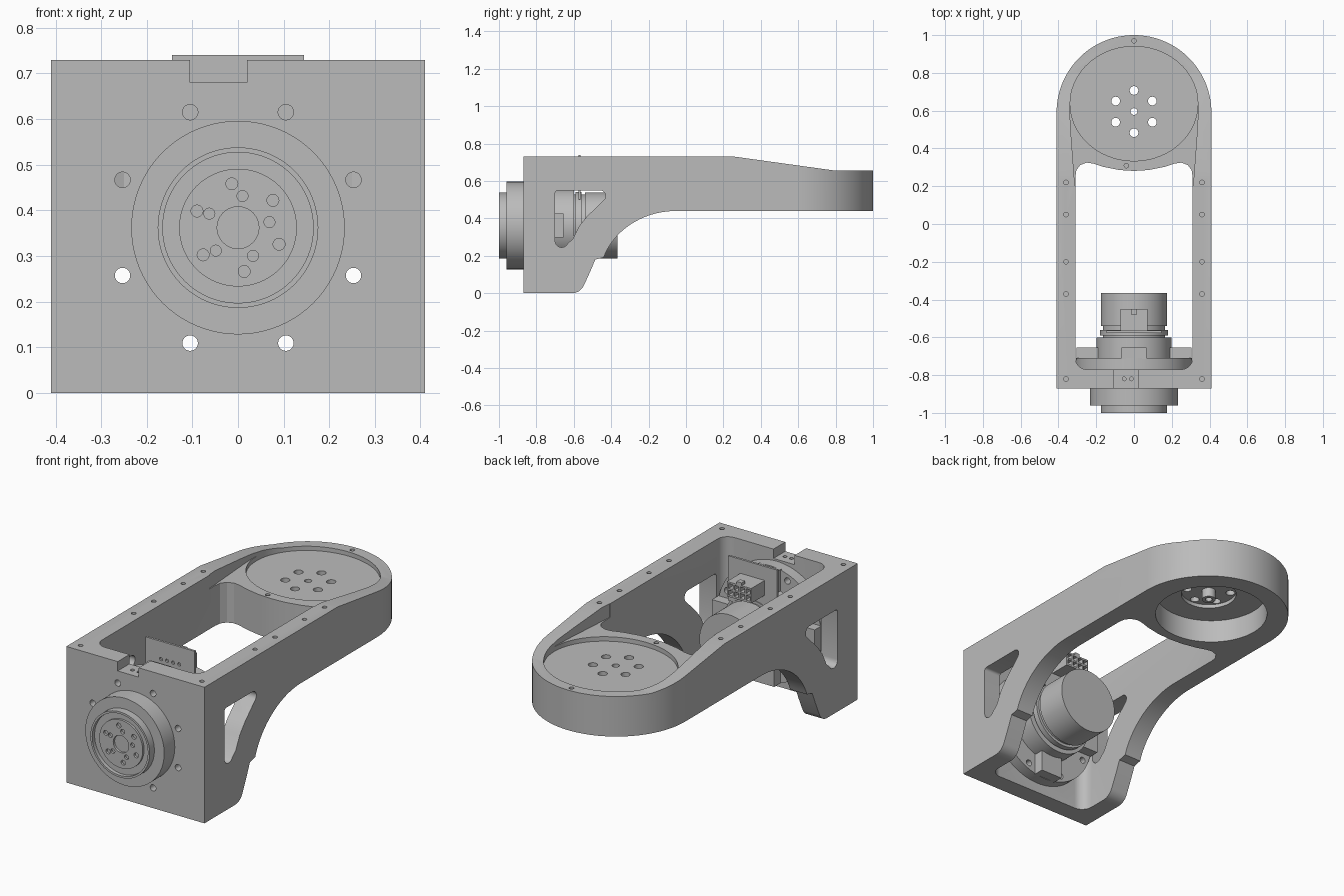
import bpy, bmesh, math
from mathutils import Matrix, Vector

if "Cube" in bpy.data.objects:
    bpy.data.objects.remove(bpy.data.objects["Cube"])

grey = bpy.data.materials.new("machined_grey")
grey.use_nodes = True
grey.diffuse_color = (0.5, 0.5, 0.5, 1)
grey.node_tree.nodes["Principled BSDF"].inputs["Base Color"].default_value = (0.5, 0.5, 0.5, 1)
AXIS_Z = 0.362      # height of the drive axis
HUB_Y = 0.595       # centre of the round end


def finish(name, bm):
    bmesh.ops.recalc_face_normals(bm, faces=bm.faces)
    mesh = bpy.data.meshes.new(name)
    bm.to_mesh(mesh)
    bm.free()
    mesh.materials.append(grey)
    ob = bpy.data.objects.new(name, mesh)
    bpy.context.collection.objects.link(ob)
    return ob


def prism(name, pts, axis, lo, hi):
    """Extrude a closed outline along x (points are y, z) or z (points are x, y)."""
    place = (lambda a, b: (lo, a, b)) if axis == "x" else (lambda a, b: (a, b, lo))
    step = Vector((hi - lo, 0, 0)) if axis == "x" else Vector((0, 0, hi - lo))
    bm = bmesh.new()
    face = bm.faces.new([bm.verts.new(place(*p)) for p in pts])
    new = bmesh.ops.extrude_face_region(bm, geom=[face])["geom"]
    bmesh.ops.translate(bm, vec=step, verts=[v for v in new if isinstance(v, bmesh.types.BMVert)])
    return finish(name, bm)


def cylinders(name, items, axis, segs=80):
    """Items are (u, v, radius, lo, hi); u, v are x, z for axis y and x, y for axis z."""
    bm = bmesh.new()
    for u, v, r, lo, hi in items:
        mid = (lo + hi) / 2
        if axis == "y":
            m = Matrix.Translation((u, mid, v)) @ Matrix.Rotation(math.pi / 2, 4, "X")
        else:
            m = Matrix.Translation((u, v, mid))
        bmesh.ops.create_cone(bm, cap_ends=True, segments=segs, radius1=r, radius2=r,
                              depth=hi - lo, matrix=m)
    return finish(name, bm)


def box(name, x, y, z):
    return prism(name, [(x[0], y[0]), (x[1], y[0]), (x[1], y[1]), (x[0], y[1])], "z", *z)


def arc(cx, cy, rx, ry, a, b, n=12):
    angles = [math.radians(a + (b - a) * i / n) for i in range(n + 1)]
    return [(cx + rx * math.cos(t), cy + ry * math.sin(t)) for t in angles]


def ring(count, radius, start, cx=0, cy=0):
    angles = [math.radians(start) + math.tau * i / count for i in range(count)]
    return [(cx + radius * math.cos(t), cy + radius * math.sin(t)) for t in angles]


def boolean(ob, tool, op="DIFFERENCE"):
    mod = ob.modifiers.new(op.lower(), "BOOLEAN")
    mod.operation, mod.solver, mod.object = op, "EXACT", tool
    bpy.context.view_layer.objects.active = ob
    bpy.ops.object.modifier_apply(modifier=mod.name)
    bpy.data.objects.remove(tool)


# Bracket: side profile trimmed by the round-ended plan
profile = [(-.87, 0), (-.62, 0)] + arc(-.61, .07, .07, .07, -90, -25, 8) + [
    (-.51, .12), (-.485, .18)] + arc(-.05, .08, .41, .36, 162, 90, 20) + [
    (1.2, .44), (1.2, .655), (.8, .655), (.26, .73), (-.87, .73)]
bracket = prism("bracket", profile, "x", -.6, .6)
plan = [(-.41, -.95), (.41, -.95)] + arc(0, .59, .41, .41, 0, 180, 64)
boolean(bracket, prism("plan_cutter", plan, "z", -.1, .9), "INTERSECT")

# Central opening with rounded corners and a bulged rear edge
half = arc(.25, -.71, .06, .06, -90, 0, 8) + [
    (.31, .25), (.305, .285), (.285, .312), (.25, .325), (.215, .32), (.16, .302), (.08, .286)]
opening = half + [(0, .281)] + [(-x, y) for x, y in reversed(half)]
boolean(bracket, prism("opening_cutter", opening, "z", -.2, .9))

# Lowered seat between the rails, upper pocket and lower pocket
side = [(.313, .2), (.335, .5)] + arc(0, .6, .34, .34, 0, 34, 10)
seat = side + [(-x, y) for x, y in reversed(side)]
boolean(bracket, prism("seat_cutter", seat, "z", .656, .9))
boolean(bracket, prism("pocket_cutter", arc(0, .637, .338, .303, 0, 355, 71), "z", .632, .9))
boolean(bracket, cylinders("lower_pocket_cutter", [(0, HUB_Y + .02, .285, .3, .565)], "z"))
boolean(bracket, cylinders("hub_recess_cutter", [(0, HUB_Y, .14, .5, .585)], "z"))

# Side windows
window = arc(-.685, .535, .015, .015, 180, 90, 4) + arc(-.46, .52, .03, .03, 90, -45, 8) + [
    (-.53, .41), (-.57, .36), (-.605, .29)] + arc(-.665, .28, .035, .035, -25, -180, 8)
boolean(bracket, prism("window_cutter", window, "x", -.6, .6))

# Cable notch in the front wall
boolean(bracket, box("notch_cutter", (-.105, .02), (-1, -.74), (.68, .9)))

# Screw holes in the rails, notch, round end and hub
screws = [(s * .36, y, .012, .68, .9) for s in (-1, 1) for y in (-.82, -.37, -.2, .05, .22)]
screws += [(x, -.82, .01, .64, .72) for x in (-.052, -.014)]
screws += [(0, .97, .012, .61, .7), (-.04, .309, .012, .6, .7)]
screws += [(x, y, .023, .5, .9) for x, y in ring(6, .112, 30, 0, HUB_Y)]
screws += [(0, HUB_Y, .018, .5, .9)]
boolean(bracket, cylinders("screw_cutter", screws, "z", 24))

# Hollow boss under the hub
boss = cylinders("hub_boss", [(0, HUB_Y, .035, .535, .588)], "z", 32)
boolean(boss, cylinders("boss_cutter", [(0, HUB_Y, .018, .4, .7)], "z", 24))

# Drive flange with four lugs, bolted to the front wall
flange = cylinders("drive_flange", [(0, AXIS_Z, .308, -.772, -.71)], "y")
bolts = ring(8, .274, 22.5, 0, AXIS_Z)
for ob in (bracket, flange):
    holes = [(x, z, .017, -1.1, -.6) for x, z in bolts]
    boolean(ob, cylinders("bolt_cutter", holes, "y", 24))
lugs = [box("flange_lug", (.19, .305), (-.715, -.655), (-.065, .065))]
for i in range(1, 4):
    lug = lugs[0].copy()
    bpy.context.collection.objects.link(lug)
    lug.rotation_euler.y = i * math.pi / 2
    lugs.append(lug)
for lug in lugs:
    lug.location.z = AXIS_Z

# Drive body, stepped rings and rear cover
sections = {"drive_body": (.198, -.715, -.6), "drive_neck": (.165, -.605, -.53),
            "drive_ring": (.18, -.59, -.56), "rear_cover": (.176, -.54, -.365),
            "front_housing": (.234, -.96, -.865)}
for name, (r, lo, hi) in sections.items():
    cylinders(name, [(0, AXIS_Z, r, lo, hi)], "y")

# Output hub with groove, bore and two rings of holes
output = cylinders("output_hub", [(0, AXIS_Z, .176, -1, -.955)], "y")
boolean(output, cylinders("output_cutter", [(0, AXIS_Z, .165, -1.1, -.98)], "y"))
disc = cylinders("output_disc", [(0, AXIS_Z, .129, -.992, -.956)], "y")
dimples = [(x, z, .013, -1.1, -.97) for x, z in ring(6, .097, 38, 0, AXIS_Z)]
dimples += [(x, z, .012, -1.1, -.97) for x, z in ring(5, .07, 10, 0, AXIS_Z)]
dimples += [(0, AXIS_Z, .046, -1.1, -.965)]
boolean(disc, cylinders("dimple_cutter", dimples, "y", 24))

# Circuit plate with its socket
plate = box("circuit_plate", (-.145, .145), (-.576, -.564), (.5, .74))
pins = [(-.054 + .036 * i, z, .009, -.7, -.5) for i in range(4) for z in (.61, .645)]
boolean(plate, cylinders("pin_cutter", pins, "y", 16))
socket = box("socket", (-.072, .072), (-.566, -.45), (.585, .665))
for i in range(4):
    for z in (.595, .63):
        x = -.066 + .034 * i
        boolean(socket, box("socket_cutter", (x, x + .026), (-.53, -.4), (z, z + .026)))
box("socket_latch", (-.015, .015), (-.48, -.45), (.66, .68))

# Smooth the curved walls, keep edges sharp
for ob in list(bpy.context.scene.objects):
    if ob.type == "MESH":
        bpy.ops.object.select_all(action="DESELECT")
        ob.select_set(True)
        bpy.context.view_layer.objects.active = ob
        bpy.ops.object.shade_smooth_by_angle(angle=math.radians(25))
